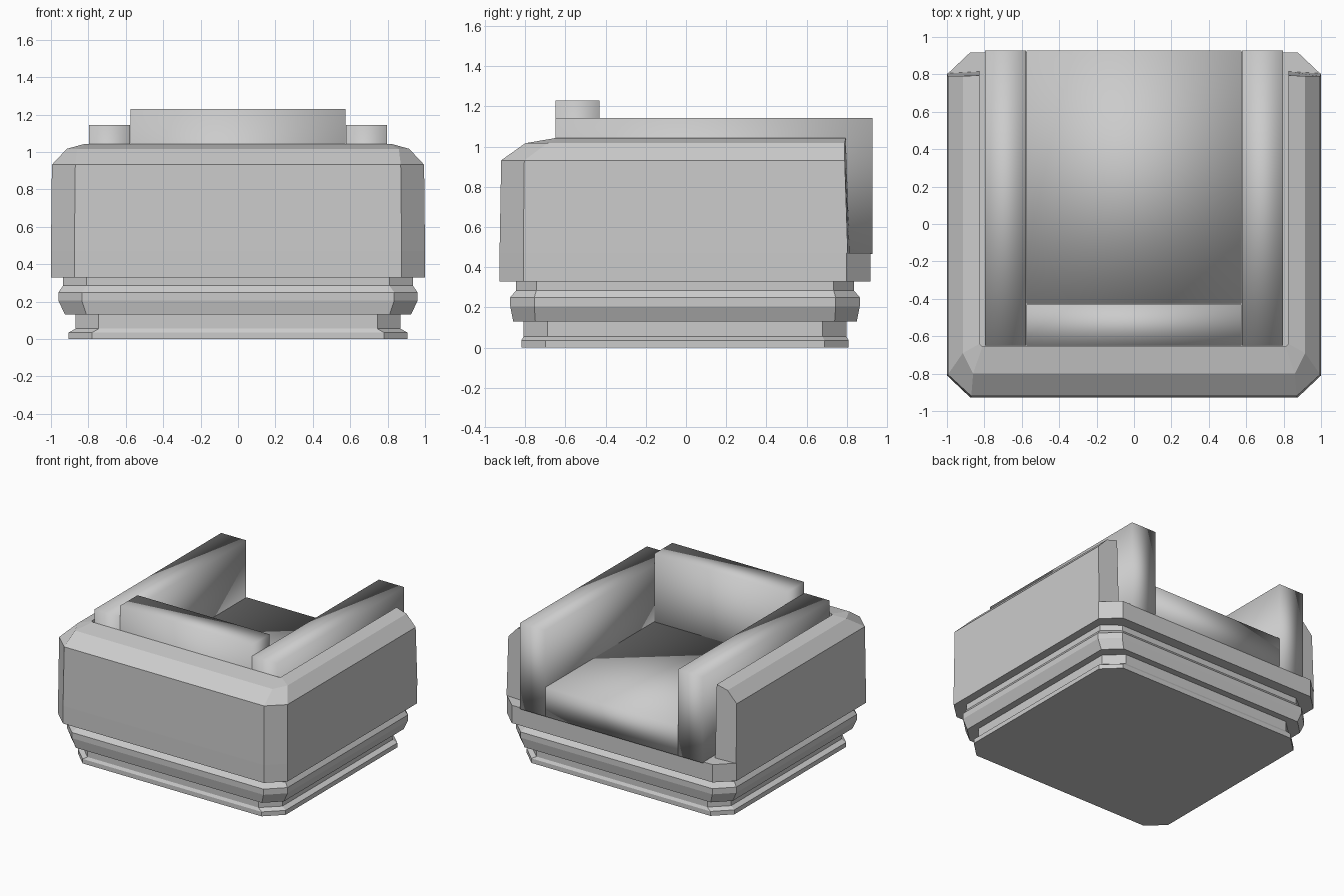
import bpy
import bmesh

cube = bpy.data.objects.get("Cube")
if cube:
    bpy.data.objects.remove(cube, do_unlink=True)

grey = bpy.data.materials.new("plain grey")
grey.use_nodes = True
grey.diffuse_color = (0.6, 0.6, 0.6, 1)
grey.node_tree.nodes["Principled BSDF"].inputs["Base Color"].default_value = (0.6, 0.6, 0.6, 1)


def finish(name, bm, smooth=False):
    bmesh.ops.recalc_face_normals(bm, faces=bm.faces)
    for face in bm.faces:
        face.smooth = smooth
    mesh = bpy.data.meshes.new(name)
    bm.to_mesh(mesh)
    bm.free()
    mesh.materials.append(grey)
    obj = bpy.data.objects.new(name, mesh)
    bpy.context.collection.objects.link(obj)
    return obj


def loft(name, rings, closed):
    """Join rings of points; closed rings get caps, open ones get end faces."""
    bm = bmesh.new()
    rows = [[bm.verts.new(p) for p in ring] for ring in rings]
    count = len(rows[0])
    # an open strip closes around its own section instead
    pairs = list(zip(rows, rows[1:])) if closed else list(zip(rows, rows[1:] + rows[:1]))
    for low, high in pairs:
        for i in range(count if closed else count - 1):
            j = (i + 1) % count
            bm.faces.new((low[i], low[j], high[j], high[i]))
    if closed:
        bm.faces.new(rows[0])
        bm.faces.new(rows[-1])
    else:
        bm.faces.new([row[0] for row in rows])
        bm.faces.new([row[-1] for row in rows])
    return finish(name, bm)


def octagon(hx, hy, cx, cy, z):
    quarter = [(hx, hy - cy), (hx - cx, hy)]
    half = quarter + [(-x, y) for x, y in reversed(quarter)]
    return [(x, y - 0.005, z) for x, y in half + [(-x, -y) for x, y in half]]


def u_shape(hx, corner_x, front, corner_y, back, z):
    side = [(hx, back, z), (hx, corner_y, z), (corner_x, front, z)]
    return side + [(-x, y, h) for x, y, h in reversed(side)]


# Stepped base: foot plate, recessed neck, rounded band, upper neck
loft("plinth", [octagon(*r) for r in (
    (0.905, 0.815, 0.125, 0.12, 0),
    (0.905, 0.815, 0.125, 0.12, 0.035),
    (0.87, 0.803, 0.125, 0.118, 0.055),
    (0.87, 0.803, 0.125, 0.118, 0.13))], True)
loft("base_band", [octagon(*r) for r in (
    (0.925, 0.855, 0.115, 0.11, 0.13),
    (0.96, 0.87, 0.125, 0.12, 0.205),
    (0.96, 0.87, 0.125, 0.12, 0.25),
    (0.935, 0.84, 0.125, 0.1, 0.285),
    (0.935, 0.84, 0.125, 0.1, 0.33))], True)

# Full-depth seat frame with the open-ended shell above it
loft("seat_frame", [octagon(1, 0.923, 0.125, 0.118, z) for z in (0.33, 0.47)], True)
loft("shell", [u_shape(*r) for r in (
    (1, 0.875, -0.928, -0.81, 0.805, 0.47),
    (0.995, 0.87, -0.92, -0.805, 0.79, 0.932),
    (0.915, 0.86, -0.80, -0.69, 0.79, 1.017),
    (0.825, 0.81, -0.655, -0.64, 0.795, 1.042),
    (0.825, 0.81, -0.655, -0.64, 0.815, 0.47))], False)


def cushion(name, low, high):
    bm = bmesh.new()
    bmesh.ops.create_cube(bm, size=1)
    for v in bm.verts:
        v.co = [b if c > 0 else a for a, b, c in zip(low, high, v.co)]
    return finish(name, bm, True)


# Softly shaded block cushions
for side, x in (("left", 0.687), ("right", -0.687)):
    cushion(side + "_arm_cushion", (x - 0.109, -0.65, 0.465), (x + 0.109, 0.928, 1.143))
cushion("back_cushion", (-0.575, -0.65, 0.465), (0.575, -0.43, 1.23))
cushion("seat_cushion", (-0.575, -0.425, 0.465), (0.575, 0.928, 0.695))
